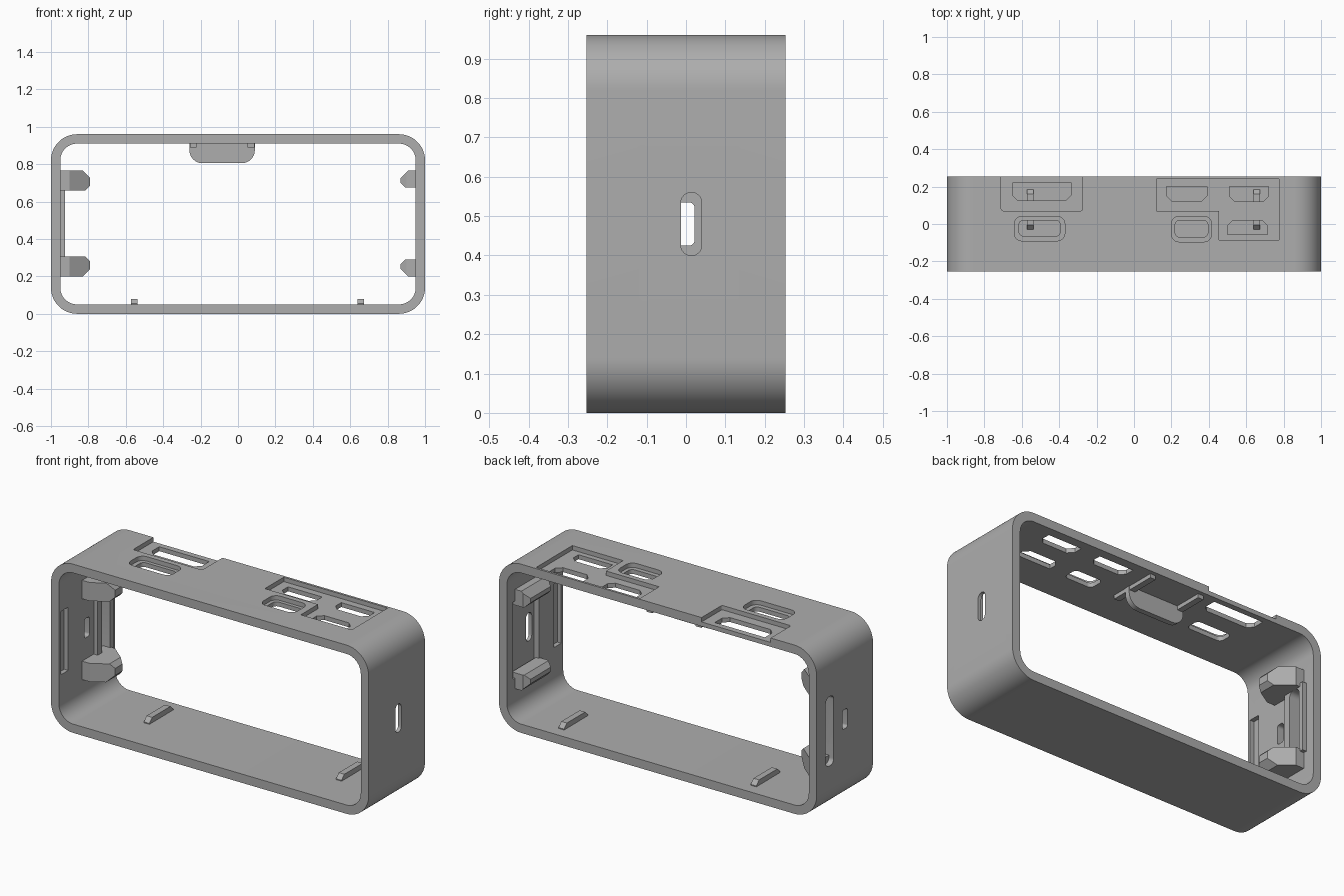
import bpy, bmesh, math

if "Cube" in bpy.data.objects:
    bpy.data.objects.remove(bpy.data.objects["Cube"], do_unlink=True)

grey = bpy.data.materials.new("plain_grey")
grey.use_nodes = True
colour = (0.42, 0.42, 0.42, 1)
grey.diffuse_color = colour
grey.node_tree.nodes["Principled BSDF"].inputs["Base Color"].default_value = colour

DEPTH, WALL, HEIGHT = 0.253, 0.05, 0.96
INNER = 1 - WALL
parts = []


def rounded(u0, u1, v0, v1, radii, seg=8):
    """Rectangle with corner radii; seg=1 gives chamfers."""
    if not isinstance(radii, tuple):
        radii = (radii,) * 4
    corners = ((u0, v0, 1, 1), (u1, v0, -1, 1), (u1, v1, -1, -1), (u0, v1, 1, -1))
    pts = []
    for i, (u, v, su, sv) in enumerate(corners):
        r = radii[i]
        if r == 0:
            pts.append((u, v))
            continue
        for k in range(seg + 1):
            a = math.pi + math.pi / 2 * (i + k / seg)
            pts.append((u + su * r + r * math.cos(a), v + sv * r + r * math.sin(a)))
    return pts


def prism(name, pts, axis, lo, hi):
    """Extrude a flat outline along an axis."""
    place = {"x": lambda u, v, t: (t, u, v),
             "y": lambda u, v, t: (u, t, v),
             "z": lambda u, v, t: (u, v, t)}[axis]
    bm = bmesh.new()
    a = [bm.verts.new(place(u, v, lo)) for u, v in pts]
    b = [bm.verts.new(place(u, v, hi)) for u, v in pts]
    bm.faces.new(a)
    bm.faces.new(b)
    for i in range(len(pts)):
        j = (i + 1) % len(pts)
        bm.faces.new((a[i], a[j], b[j], b[i]))
    bmesh.ops.recalc_face_normals(bm, faces=bm.faces)
    mesh = bpy.data.meshes.new(name)
    bm.to_mesh(mesh)
    bm.free()
    mesh.materials.append(grey)
    obj = bpy.data.objects.new(name, mesh)
    bpy.context.collection.objects.link(obj)
    return obj


def part(*args):
    obj = prism(*args)
    parts.append(obj)
    return obj


def cut(obj, pts, axis, lo, hi, operation="DIFFERENCE"):
    """Apply a boolean with a temporary prism."""
    cutter = prism("cutter", pts, axis, lo, hi)
    cutter.hide_render = True
    mod = obj.modifiers.new("cut", "BOOLEAN")
    mod.object, mod.operation, mod.solver = cutter, operation, "EXACT"
    deps = bpy.context.evaluated_depsgraph_get()
    deps.update()
    mesh = bpy.data.meshes.new_from_object(obj.evaluated_get(deps))
    obj.modifiers.clear()
    obj.data = mesh
    bpy.data.objects.remove(cutter, do_unlink=True)


# Hollow rounded frame
shell = part("frame_shell", rounded(-1, 1, 0, HEIGHT, 0.14, 20), "y", -DEPTH, DEPTH)
cut(shell, rounded(-INNER, INNER, WALL, HEIGHT - WALL, 0.09, 20), "y", -0.4, 0.4)

# Shallow recesses in the top
floor = HEIGHT - 0.025
l_shape = [(0.12, 0.07), (0.455, 0.07), (0.455, -0.085),
           (0.775, -0.085), (0.775, 0.24), (0.12, 0.24)]
for outline in (rounded(-0.71, -0.275, 0.07, 0.3, 0.012, 3), l_shape,
                rounded(-0.64, -0.37, -0.09, 0.04, 0.04),
                rounded(0.2, 0.415, -0.095, 0.04, 0.04)):
    cut(shell, outline, "z", floor, 1.1)

# Connector openings through the top
low_chamfer, high_chamfer = (0.03, 0.03, 0, 0), (0, 0, 0.03, 0.03)
for outline in (rounded(-0.65, -0.335, 0.125, 0.22, low_chamfer, 1),
                rounded(0.175, 0.39, 0.12, 0.2, low_chamfer, 1),
                rounded(0.51, 0.72, 0.12, 0.2, low_chamfer, 1),
                rounded(0.5, 0.715, -0.055, 0.02, high_chamfer, 1),
                rounded(-0.615, -0.395, -0.065, 0.02, 0.025),
                rounded(0.22, 0.395, -0.07, 0.02, 0.025)):
    cut(shell, outline, "z", 0.8, 1.1)

# Slots and inner pockets in the end walls
cut(shell, rounded(-0.035, 0.2, 0.26, 0.7, 0), "x", 0.9, 0.98)
cut(shell, rounded(-0.013, 0.04, 0.4, 0.56, 0.026), "x", 0.9, 1.1)
cut(shell, rounded(-0.025, 0.022, 0.425, 0.535, 0.015), "x", -1.1, -0.9)
for lo, hi in ((-0.975, -0.9), (0.9, 0.975)):
    cut(shell, rounded(-0.235, -0.17, 0.3, 0.66, 0), "x", lo, hi)

# Backing plate with a long slot
plate = part("slot_plate", rounded(0.06, 0.2, 0.29, 0.68, 0), "x", -0.96, -0.925)
long_slot = rounded(0.1, 0.172, 0.265, 0.66, 0.03)
for obj in (shell, plate):
    cut(obj, long_slot, "x", -1.1, -0.9)

# Tapered holding prongs on both end walls
for side, sign, length, base in (("right", -1, 0.16, 0.66), ("left", 1, 0.08, 0.675)):
    for level in ("upper", "lower"):
        profile = [(-0.02, 0.765), (length - 0.04, 0.765), (length, 0.725),
                   (length, base + 0.025), (length - 0.025, base), (-0.02, base)]
        pts = [(sign * (INNER - d), z if level == "upper" else 0.965 - z)
               for d, z in profile]
        prong = part(f"{side}_{level}_prong", pts, "y", -0.2, 0.24)
        plan = [(-0.1, -0.045), (0.05, -0.045), (0.17, 0.03),
                (0.17, 0.08), (0.05, 0.18), (-0.1, 0.18)]
        cut(prong, [(sign * (INNER - d), y) for d, y in plan], "z", -0.2, 1.2, "INTERSECT")

# Hanging tab and its two rails under the top
under = HEIGHT - WALL + 0.01
part("hanging_tab", rounded(-0.26, 0.09, 0.805, under, (0.07, 0.07, 0, 0)),
     "y", 0.04, 0.07)
for name, x0 in (("right", -0.257), ("left", 0.052)):
    part(f"{name}_tab_rail", rounded(x0, x0 + 0.035, 0.888, under, 0), "y", -0.05, 0.23)

# Small chamfered ribs on the floor
for name, x0 in (("right", -0.572), ("left", 0.638)):
    part(f"{name}_floor_rib",
         rounded(-0.03, 0.185, WALL - 0.02, 0.08, (0, 0, 0.025, 0.025), 1),
         "x", x0, x0 + 0.035)

# Smooth curves, sharp edges
bpy.ops.object.select_all(action="DESELECT")
for obj in parts:
    obj.select_set(True)
bpy.context.view_layer.objects.active = shell
bpy.ops.object.shade_smooth_by_angle(angle=math.radians(30))
